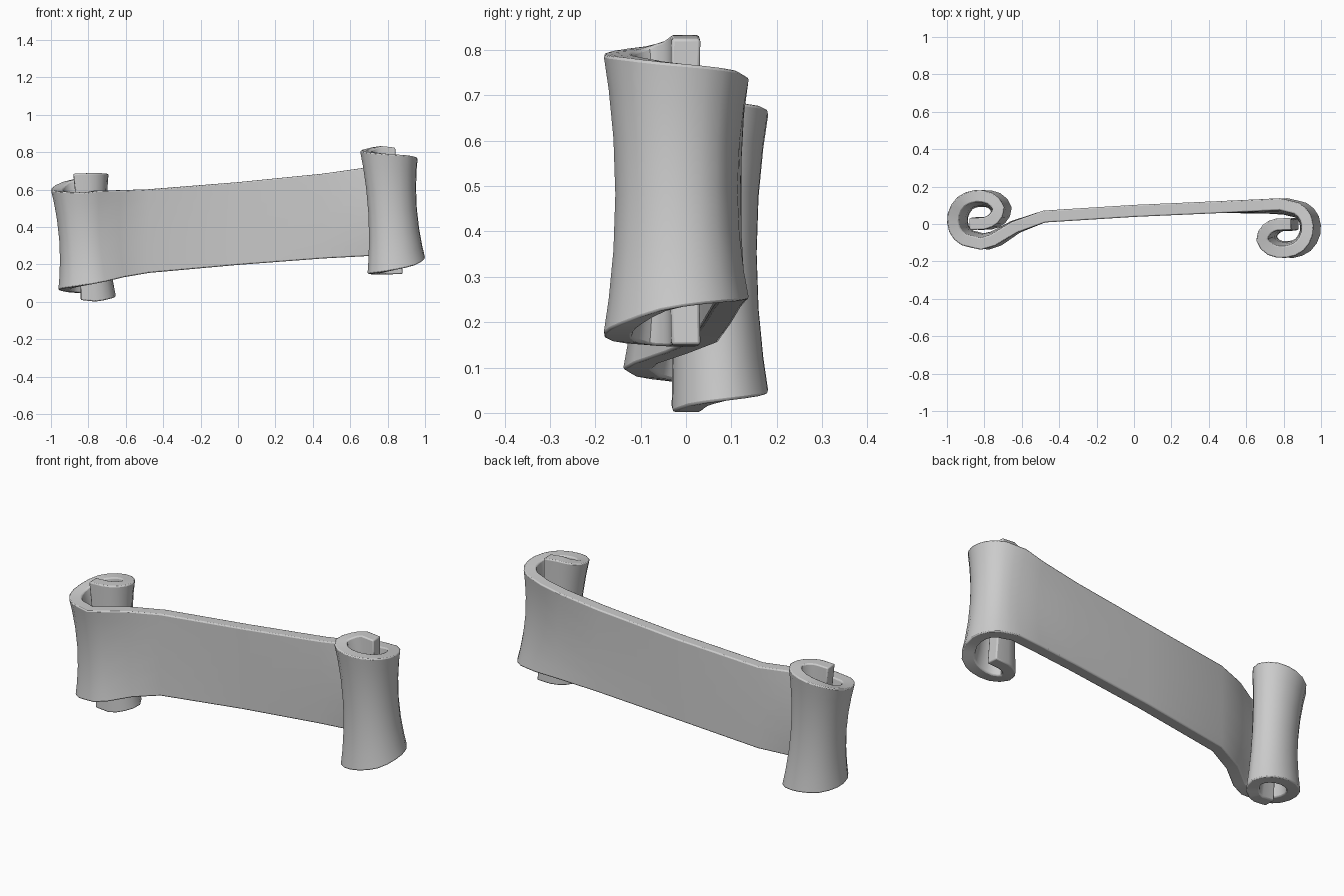
import bpy, bmesh
from mathutils import Vector

if "Cube" in bpy.data.objects:
    bpy.data.objects.remove(bpy.data.objects["Cube"])

HALF_T = 0.032      # half the sheet thickness
LEAN = 0.02         # sideways lean of the rolls
HEIGHT = 0.835
LEVELS = [-1, -0.75, -0.4, 0, 0.4, 0.75, 1]
CENTRE = Vector((0.825, -0.02))

# Right roll path from sheet to inner end: x, y, top z, bottom z, flare weight
roll = [
    (0.80, 0.107, 0.740, 0.250, 1), (0.89, 0.085, 0.755, 0.246, 1),
    (0.940, 0.030, 0.765, 0.240, 1), (0.946, -0.050, 0.774, 0.225, 1),
    (0.905, -0.120, 0.784, 0.195, 1), (0.83, -0.150, 0.790, 0.174, 1),
    (0.75, -0.138, 0.798, 0.158, 1), (0.704, -0.085, 0.808, 0.150, 1),
    (0.730, -0.028, 0.820, 0.147, 1), (0.785, -0.002, 0.833, 0.147, 1),
    (0.86, 0.0, 0.825, 0.150, 1)]
# Open sheet between the rolls, left to right
sheet = [
    (-0.74, -0.088, 0.595, 0.108, 0.8), (-0.63, -0.017, 0.597, 0.132, 0.4),
    (-0.48, 0.040, 0.602, 0.155, 0.0), (0.0, 0.070, 0.640, 0.198, 0),
    (0.45, 0.090, 0.685, 0.232, 0.0), (0.68, 0.101, 0.716, 0.245, 0.5)]
# Left roll is the right one reflected through the middle
left = [(-x, -y, HEIGHT - b, HEIGHT - t, w) for x, y, t, b, w in reversed(roll)]
keys = [Vector(p) for p in left + sheet + roll]


def smooth_path(p):
    """Insert one rounded midpoint between neighbouring path points."""
    out = []
    for i in range(len(p) - 1):
        a, b = p[i], p[i + 1]
        out.append(a)
        if 0 < i < len(p) - 2 and (b - a).length < 0.2:
            out.append((a + b) * 0.5625 - (p[i - 1] + p[i + 2]) * 0.0625
                       if max((p[i] - p[i-1]).length, (p[i+2] - b).length) < 0.2
                       else (a + b) / 2)
    return out + [p[-1]]


path = smooth_path(keys)


def level_line(s):
    """Path in plan at height level s, waisted and leaning at the rolls."""
    pts = []
    for p in path:
        c = CENTRE if p[0] > 0 else -CENTRE
        k = 1 - 0.2 * p[4] * (1 - s * s)
        q = c + (Vector((p[0], p[1])) - c) * k
        q.x -= LEAN * s * p[4]
        pts.append(q)
    return pts


bm = bmesh.new()
sides = {1: [], -1: []}
for s in LEVELS:
    line = level_line(s)
    rows = {1: [], -1: []}
    for i, q in enumerate(line):
        d = (line[min(i + 1, len(line) - 1)] - line[max(i - 1, 0)]).normalized()
        n = Vector((-d.y, d.x)) * HALF_T
        z = path[i][3] + (path[i][2] - path[i][3]) * (s + 1) / 2
        for side in (1, -1):
            v = q + n * side
            rows[side].append(bm.verts.new((v.x, v.y, z)))
    for side in (1, -1):
        sides[side].append(rows[side])

F, B = sides[1], sides[-1]
N, M = len(path), len(LEVELS)
for j in range(M - 1):
    for i in range(N - 1):
        for g in (F, B):
            bm.faces.new((g[j][i], g[j][i + 1], g[j + 1][i + 1], g[j + 1][i]))
    for i in (0, N - 1):
        bm.faces.new((F[j][i], B[j][i], B[j + 1][i], F[j + 1][i]))
for i in range(N - 1):
    for j in (0, M - 1):
        bm.faces.new((F[j][i], F[j][i + 1], B[j][i + 1], B[j][i]))
bmesh.ops.recalc_face_normals(bm, faces=bm.faces)

mesh = bpy.data.meshes.new("scroll_banner")
bm.to_mesh(mesh)
bm.free()
scroll = bpy.data.objects.new("scroll_banner", mesh)
bpy.context.collection.objects.link(scroll)

# Rounded rims
bev = scroll.modifiers.new("rim", 'BEVEL')
bev.width = 0.016
bev.segments = 2
bev.limit_method = 'ANGLE'
bev.angle_limit = 1.05

bpy.context.view_layer.objects.active = scroll
scroll.select_set(True)
bpy.ops.object.shade_smooth_by_angle(angle=0.9)
